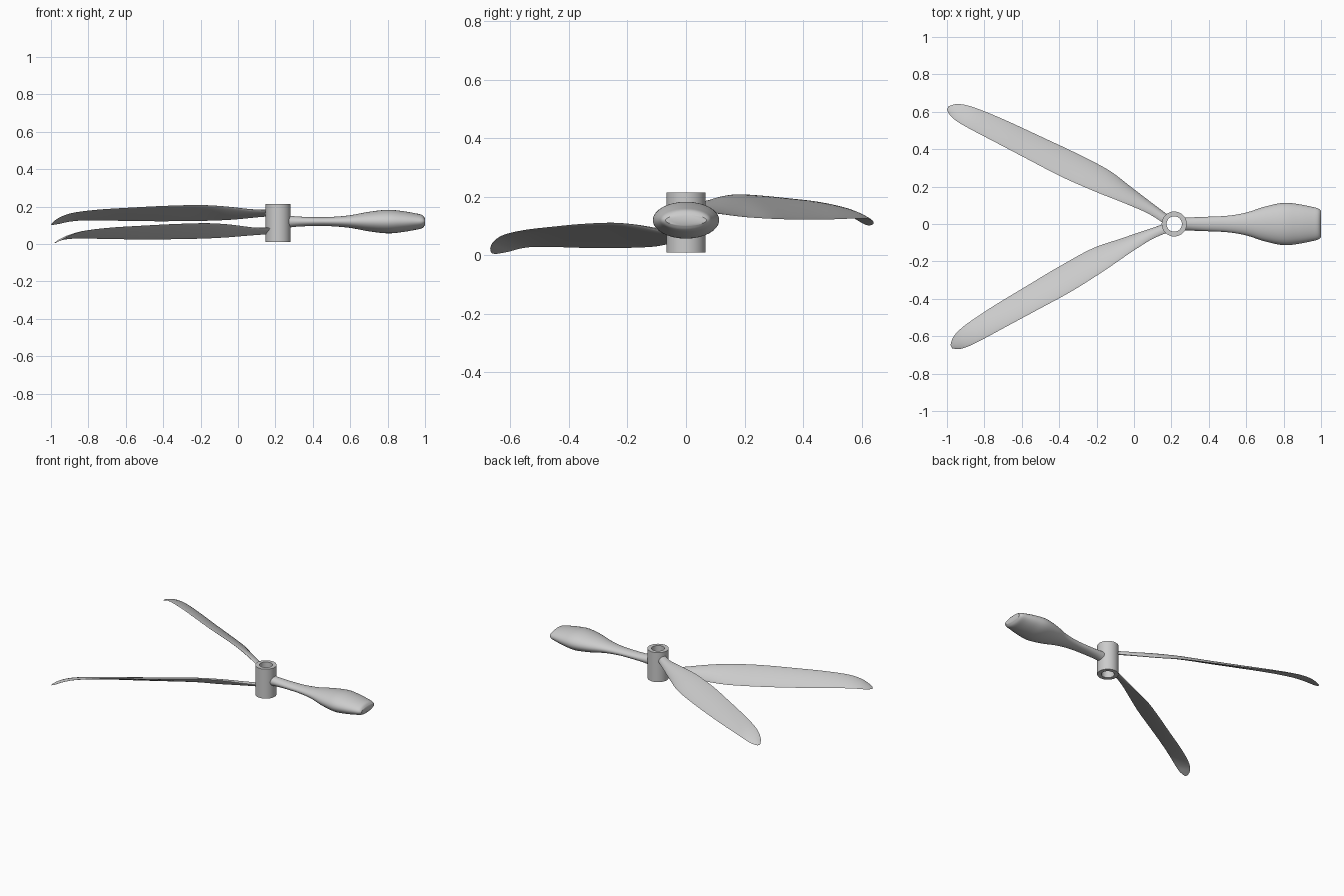
import bpy, bmesh, math
from mathutils import Vector, Matrix

cube = bpy.data.objects.get("Cube")
if cube:
    bpy.data.objects.remove(cube)

HUB_X = 0.215

grey = bpy.data.materials.new("light_grey")
grey.use_nodes = True
colour = (0.6, 0.6, 0.6, 1)
grey.diffuse_color = colour
grey.node_tree.nodes["Principled BSDF"].inputs["Base Color"].default_value = colour


def loft(name, rings, closed=False, angle=40):
    """Skin a list of point rings; cap the ends unless the loft closes on itself."""
    bm = bmesh.new()
    loops = [[bm.verts.new(p) for p in ring] for ring in rings]
    pairs = list(zip(loops, loops[1:]))
    if closed:
        pairs.append((loops[-1], loops[0]))
    else:
        bm.faces.new(loops[0])
        bm.faces.new(loops[-1])
    for a, b in pairs:
        for i in range(len(a)):
            j = (i + 1) % len(a)
            bm.faces.new((a[i], a[j], b[j], b[i]))
    bmesh.ops.recalc_face_normals(bm, faces=bm.faces)
    mesh = bpy.data.meshes.new(name)
    bm.to_mesh(mesh)
    bm.free()
    mesh.materials.append(grey)
    ob = bpy.data.objects.new(name, mesh)
    bpy.context.collection.objects.link(ob)
    bpy.context.view_layer.objects.active = ob
    for other in bpy.context.selected_objects:
        other.select_set(False)
    ob.select_set(True)
    bpy.ops.object.shade_smooth_by_angle(angle=math.radians(angle))
    return ob


def resample(stations, steps=5):
    """Smooth cubic interpolation through the stations."""
    pts = [Vector(s) for s in stations]
    pts = [pts[0]] + pts + [pts[-1]]
    out = []
    for a, b, c, d in zip(pts, pts[1:], pts[2:], pts[3:]):
        for k in range(steps):
            t = k / steps
            out.append(b + (c - a) * (t / 2) + (a * 2 - b * 5 + c * 4 - d) * (t * t / 2)
                       + (b * 3 - a - c * 3 + d) * (t ** 3 / 2))
    return out + [pts[-1]]


def circle(n):
    return [(math.cos(math.tau * i / n), math.sin(math.tau * i / n)) for i in range(n)]


# Hub: an open tube
tube_profile = [(0.067, 0.01), (0.067, 0.215), (0.041, 0.215), (0.041, 0.01)]
loft("hub", [[(HUB_X + r * c, r * s, z) for c, s in circle(48)] for r, z in tube_profile], True)

# Counterweight: x, half width, half height
weight = [(0.265, 0.035, 0.033), (0.32, 0.036, 0.027), (0.4, 0.039, 0.024), (0.5, 0.044, 0.025),
          (0.6, 0.061, 0.034), (0.7, 0.093, 0.052), (0.8, 0.113, 0.063), (0.88, 0.106, 0.056),
          (0.95, 0.092, 0.044), (0.985, 0.083, 0.035), (1.0, 0.07, 0.018)]
loft("counterweight", [[(x, w * c, 0.12 + h * s) for c, s in circle(32)]
                       for x, w, h in resample(weight)])

# Blade: distance out, raised edge, lowered edge, their heights, half thickness
blade = [(0.05, -0.024, 0.026, 0.18, 0.15, 0.012), (0.15, -0.016, 0.042, 0.183, 0.143, 0.012),
         (0.3, -0.028, 0.067, 0.2, 0.131, 0.012), (0.45, -0.045, 0.09, 0.208, 0.125, 0.011),
         (0.65, -0.06, 0.088, 0.204, 0.122, 0.01), (0.85, -0.062, 0.078, 0.195, 0.122, 0.009),
         (1.05, -0.063, 0.067, 0.184, 0.125, 0.008), (1.2, -0.064, 0.053, 0.168, 0.126, 0.007),
         (1.28, -0.061, 0.039, 0.147, 0.12, 0.006), (1.33, -0.05, 0.019, 0.123, 0.109, 0.005),
         (1.36, -0.03, -0.01, 0.105, 0.102, 0.002)]


def blade_ring(d, w0, w1, z0, z1, thick):
    start, end = Vector((d, -w0, z0)), Vector((d, -w1, z1))
    mid, half = (start + end) / 2, (end - start) / 2
    normal = Vector((0, -half.z, half.y)).normalized()
    if normal.z < 0:
        normal = -normal
    # slightly arched airfoil with thin edges
    return [mid + half * c + normal * thick * (s * abs(s) ** 0.4 + 0.5 * (1 - c * c))
            for c, s in circle(24)]


for name, degrees, drop in (("back_blade", 152, 0), ("front_blade", 208, -0.097)):
    place = Matrix.Translation((HUB_X, 0, drop)) @ Matrix.Rotation(math.radians(degrees), 4, 'Z')
    loft(name, [[place @ p for p in blade_ring(*st)] for st in resample(blade)], angle=60)
